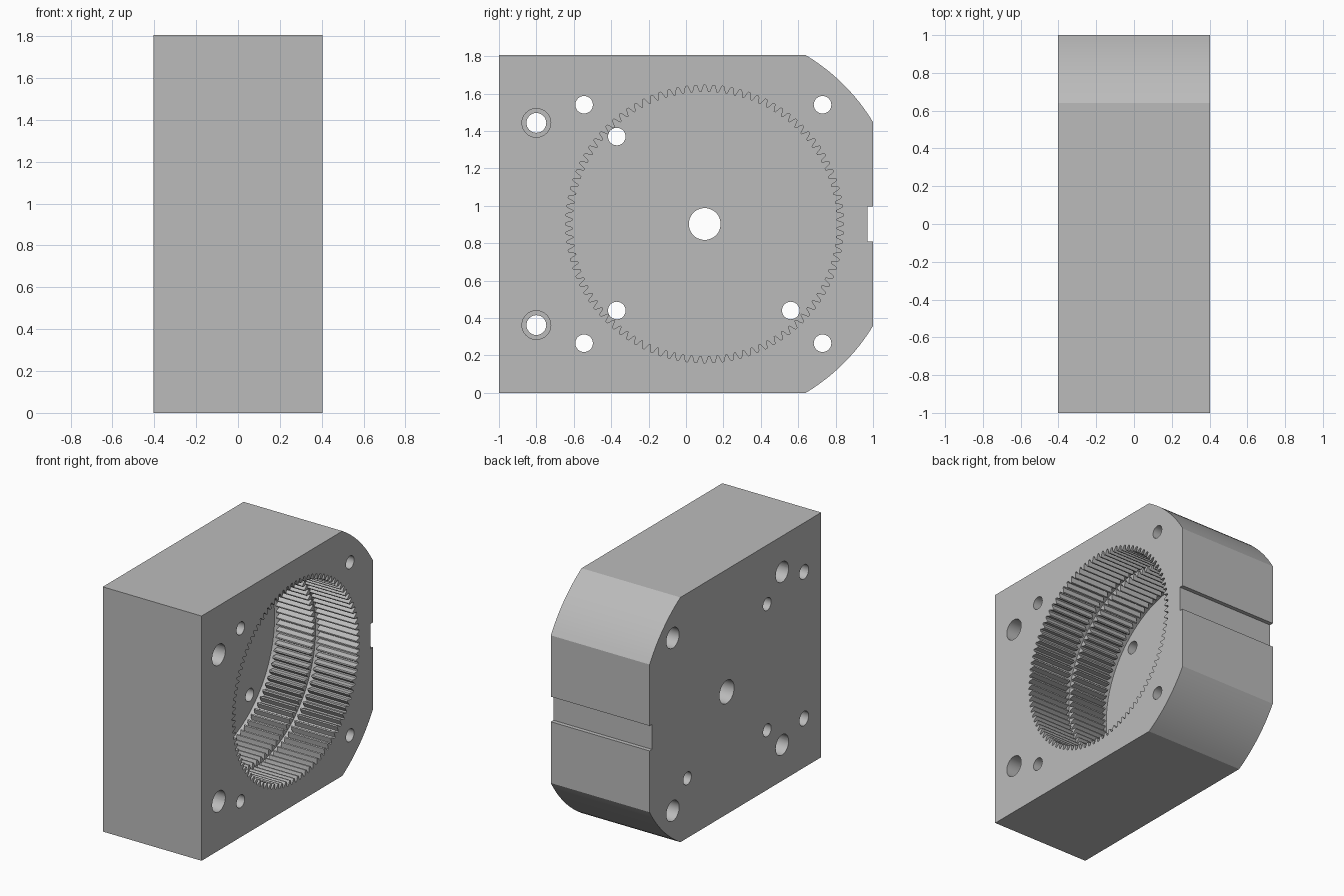
import bpy, bmesh, math

if "Cube" in bpy.data.objects:
    bpy.data.objects.remove(bpy.data.objects["Cube"])

CY, CZ = 0.10, 0.9025      # bore axis
H, W = 1.805, 0.403        # height, half thickness
TEETH = 96

metal = bpy.data.materials.new("grey_metal")
metal.diffuse_color = (0.5, 0.5, 0.5, 1)
metal.use_nodes = True
metal.node_tree.nodes["Principled BSDF"].inputs["Base Color"].default_value = metal.diffuse_color


def prism(name, pts, x0, x1):
    """Extrude a (y, z) outline along x."""
    bm = bmesh.new()
    face = bm.faces.new([bm.verts.new((x0, y, z)) for y, z in pts])
    ext = bmesh.ops.extrude_face_region(bm, geom=[face])
    moved = [v for v in ext["geom"] if isinstance(v, bmesh.types.BMVert)]
    bmesh.ops.translate(bm, verts=moved, vec=(x1 - x0, 0, 0))
    bmesh.ops.recalc_face_normals(bm, faces=bm.faces)
    mesh = bpy.data.meshes.new(name)
    bm.to_mesh(mesh)
    bm.free()
    mesh.materials.append(metal)
    ob = bpy.data.objects.new(name, mesh)
    bpy.context.collection.objects.link(ob)
    return ob


def circle(y, z, r, n=32):
    return [(y + r * math.cos(2 * math.pi * i / n),
             z + r * math.sin(2 * math.pi * i / n)) for i in range(n)]


def cut(pts, x0, x1):
    """Subtract a prism from the housing."""
    tool = prism("cutter", pts, x0, x1)
    tool.hide_render = True
    mod = housing.modifiers.new("cut", 'BOOLEAN')
    mod.operation = 'DIFFERENCE'
    mod.solver = 'EXACT'
    mod.object = tool
    bpy.context.view_layer.objects.active = housing
    bpy.ops.object.modifier_apply(modifier=mod.name)
    bpy.data.objects.remove(tool, do_unlink=True)


# Housing block with two arc-shaped rear corners
R = 1.052
a0 = math.asin((1.447 - CZ) / R)
a1 = math.asin((H - CZ) / R)
arc = [(min(1.0, CY + R * math.cos(a)), CZ + R * math.sin(a))
       for a in [a0 + (a1 - a0) * i / 12 for i in range(13)]]
arc[0] = (1.0, arc[0][1])
arc[-1] = (arc[-1][0], H)
lower = [(y, H - z) for y, z in reversed(arc)]
housing = prism("gear_housing", [(-1, 0)] + lower + arc + [(-1, H)], -W, W)

# Toothed pocket, open on the right side
gear = []
STEPS = 10
for i in range(TEETH * STEPS):
    a = 2 * math.pi * i / (TEETH * STEPS)
    wave = max(-1, min(1, 1.35 * math.cos(a * TEETH)))
    r = 0.7245 + 0.0185 * wave
    gear.append((CY + r * math.cos(a), CZ + r * math.sin(a)))
cut(gear, W - 0.68, W + 0.1)

# Relief rings: middle of the teeth and next to the floor
for near, far in ((0.325, 0.365), (0.655, 0.70)):
    cut(circle(CY, CZ, 0.75, 128), W - far, W - near)

# Shaft hole through the floor
cut(circle(CY, CZ, 0.085, 48), -W - 0.1, 0)

# Floor screw holes
for y, z in ((-0.37, 1.37), (-0.37, 0.44), (0.56, 0.44)):
    cut(circle(y, z, 0.047), -W - 0.1, 0)

# Corner holes, counterbored from the left side
for y in (-0.545, 0.73):
    for z in (0.265, H - 0.265):
        cut(circle(y, z, 0.047), -W - 0.1, W + 0.1)
        cut(circle(y, z, 0.075), -W - 0.1, -W + 0.25)

# Front mounting holes, counterbored from the right side
for z in (0.362, H - 0.362):
    cut(circle(-0.80, z, 0.053), -W - 0.1, W + 0.1)
    cut(circle(-0.80, z, 0.077), W - 0.25, W + 0.1)

# Slot across the back
cut([(0.97, 0.81), (1.1, 0.81), (1.1, 0.995), (0.97, 0.995)], -W - 0.1, W + 0.1)

# Smooth bores and arcs, crisp edges
bpy.ops.object.select_all(action='DESELECT')
housing.select_set(True)
bpy.context.view_layer.objects.active = housing
bpy.ops.object.shade_smooth_by_angle(angle=math.radians(25))
